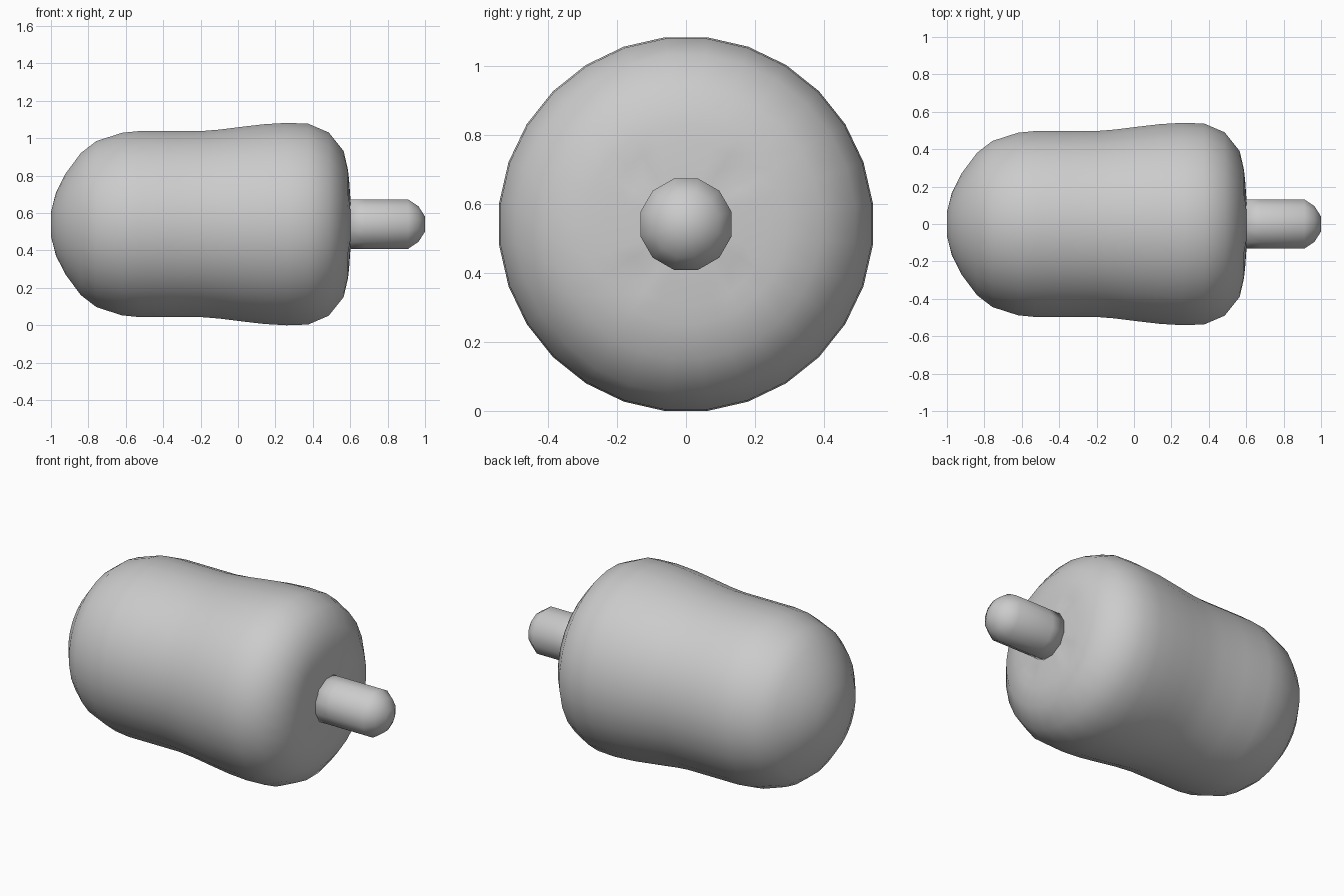
import bpy, bmesh, math

if "Cube" in bpy.data.objects:
    bpy.data.objects.remove(bpy.data.objects["Cube"])

CZ = 0.541  # height of the axis


def lathe_x(name, profile, sides, dent=None):
    """Revolve (x, apothem) points round the x axis, with flat sides facing up/down."""
    bm = bmesh.new()
    rings = []
    for i, (x, r) in enumerate(profile):
        rad = r / math.cos(math.pi / sides)
        ring = []
        for k in range(sides):
            a = 2 * math.pi * (k + 0.5) / sides
            diagonal = abs(abs(math.sin(2 * a)) - 1) < 1e-4
            dx = dent[i] if dent and diagonal and i in dent else 0
            ring.append(bm.verts.new((x + dx, rad * math.cos(a), CZ + rad * math.sin(a))))
        rings.append(ring)
    for a, b in zip(rings, rings[1:]):
        for k in range(sides):
            n = (k + 1) % sides
            bm.faces.new((a[k], a[n], b[n], b[k]))
    bm.faces.new(rings[0])
    bm.faces.new(rings[-1])
    bmesh.ops.recalc_face_normals(bm, faces=bm.faces)
    mesh = bpy.data.meshes.new(name)
    bm.to_mesh(mesh)
    bm.free()
    obj = bpy.data.objects.new(name, mesh)
    bpy.context.collection.objects.link(obj)
    for p in mesh.polygons:
        p.use_smooth = True
    return obj


# Rounded waisted body, with shallow dents round the shaft
body = [(-1.0, 0.065), (-0.973, 0.17), (-0.922, 0.27), (-0.84, 0.38), (-0.757, 0.444),
        (-0.62, 0.488), (-0.53, 0.497), (-0.37, 0.497), (-0.2, 0.497), (-0.1, 0.505),
        (0.02, 0.52), (0.14, 0.534), (0.26, 0.541), (0.375, 0.537), (0.485, 0.49),
        (0.565, 0.39), (0.588, 0.29), (0.594, 0.235), (0.598, 0.18), (0.602, 0.125)]
lathe_x("body", body, 28, {17: -0.008, 18: -0.012})

# Stub shaft with a rounded tip
shaft = [(0.59, 0.132), (0.68, 0.132), (0.91, 0.132), (0.965, 0.095), (1.0, 0.04)]
lathe_x("shaft", shaft, 12)
